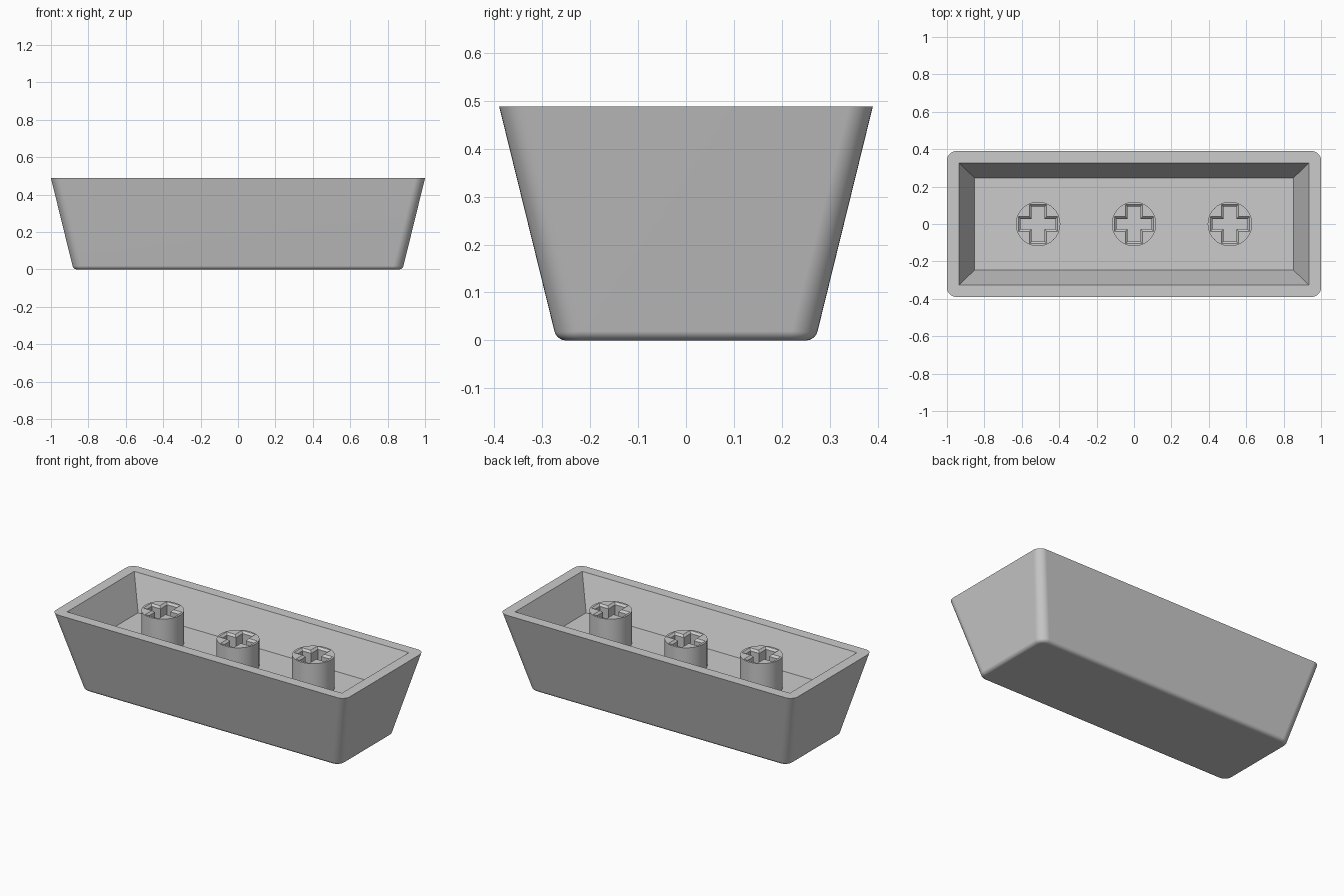
import bpy, bmesh, math

default = bpy.data.objects.get("Cube")
if default:
    bpy.data.objects.remove(default, do_unlink=True)

grey = bpy.data.materials.new("plain grey plastic")
grey.use_nodes = True
colour = (0.6, 0.6, 0.6, 1.0)
grey.diffuse_color = colour
grey.node_tree.nodes["Principled BSDF"].inputs["Base Color"].default_value = colour

HEIGHT = 0.488
FLOOR = 0.285


def loft(name, rings):
    """Skin a stack of equal-length rings, bottom to top, and cap both ends."""
    bm = bmesh.new()
    loops = [[bm.verts.new(p) for p in ring] for ring in rings]
    n = len(loops[0])
    for a, b in zip(loops, loops[1:]):
        for i in range(n):
            j = (i + 1) % n
            bm.faces.new((a[i], a[j], b[j], b[i]))
    bm.faces.new(loops[0][::-1])
    bm.faces.new(loops[-1])
    bmesh.ops.remove_doubles(bm, verts=bm.verts[:], dist=1e-5)
    bmesh.ops.recalc_face_normals(bm, faces=bm.faces[:])
    mesh = bpy.data.meshes.new(name)
    bm.to_mesh(mesh)
    bm.free()
    mesh.materials.append(grey)
    obj = bpy.data.objects.new(name, mesh)
    bpy.context.collection.objects.link(obj)
    return obj


def activate(obj):
    bpy.ops.object.select_all(action="DESELECT")
    obj.select_set(True)
    bpy.context.view_layer.objects.active = obj


def smooth(obj):
    activate(obj)
    bpy.ops.object.shade_smooth_by_angle(angle=math.radians(30))
    mod = obj.modifiers.new("even normals", "WEIGHTED_NORMAL")
    mod.keep_sharp = True


def rounded_rect(hx, hy, r, z, steps=8):
    pts = []
    for k, (sx, sy) in enumerate(((1, 1), (-1, 1), (-1, -1), (1, -1))):
        for i in range(steps + 1):
            a = math.pi / 2 * (k + i / steps)
            pts.append((sx * (hx - r) + r * math.cos(a),
                        sy * (hy - r) + r * math.sin(a), z))
    return pts


def cross(length, half_v, half_h, z, cx):
    """Plus-shaped ring; half_v and half_h are the half widths of the arms."""
    v, h, e = half_v, half_h, length
    quarter = [(e, -h), (e, h), (v, h), (v, e), (-v, e), (-v, h)]
    return [(cx + x, y, z) for x, y in quarter + [(-x, -y) for x, y in quarter]]


# Tapered shell: rounded base edge, sloping walls, flat rim, sharp inner recess
base_x, base_y, corner, fillet = 0.88, 0.27, 0.05, 0.025
slope = (0.39 - base_y) / HEIGHT
tilt = math.atan(slope)
inset = fillet / math.cos(tilt) - slope * fillet
rings = []
for i in range(9):
    a = -math.pi / 2 + (math.pi / 2 - tilt) * i / 8
    out = fillet * math.cos(a) - inset
    rings.append(rounded_rect(base_x + out, base_y + out, corner + out,
                              fillet + fillet * math.sin(a)))
rings.append(rounded_rect(1.0, 0.39, corner, HEIGHT))
rings.append(rounded_rect(0.935, 0.326, 0, HEIGHT))
rings.append(rounded_rect(0.853, 0.247, 0, FLOOR))
smooth(loft("shell", rings))

# Three round posts with chamfered plus-shaped sockets, the middle one shorter
for name, x, top in (("right_post", -0.513, HEIGHT - 0.001),
                     ("middle_post", 0, 0.447),
                     ("left_post", 0.513, HEIGHT - 0.001)):
    circle = [(x + 0.119 * math.cos(math.tau * i / 64),
               0.119 * math.sin(math.tau * i / 64)) for i in range(64)]
    post = loft(name, [[(px, py, z) for px, py in circle]
                       for z in (FLOOR - 0.01, top)])
    cutter = loft("socket_cutter", [
        cross(0.093, 0.034, 0.027, FLOOR + 0.003, x),
        cross(0.093, 0.034, 0.027, top - 0.012, x),
        cross(0.105, 0.046, 0.039, top, x),
        cross(0.105, 0.046, 0.039, top + 0.05, x)])
    cutter.hide_render = True
    mod = post.modifiers.new("socket", "BOOLEAN")
    mod.operation = "DIFFERENCE"
    mod.solver = "EXACT"
    mod.object = cutter
    activate(post)
    bpy.ops.object.modifier_apply(modifier=mod.name)
    bpy.data.objects.remove(cutter, do_unlink=True)
    smooth(post)
